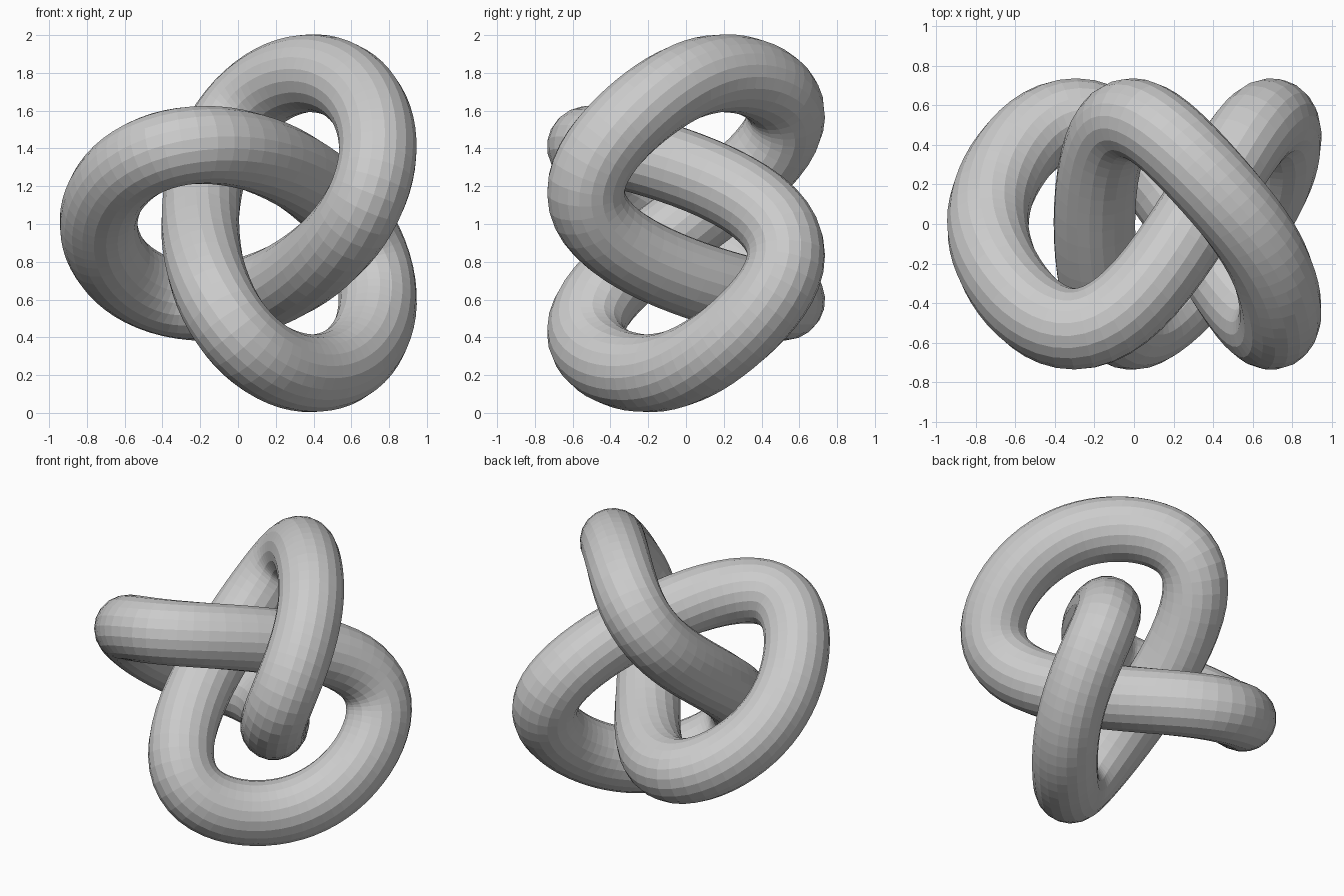
import bpy
from math import sin, cos, tau

if "Cube" in bpy.data.objects:
    bpy.data.objects.remove(bpy.data.objects["Cube"])

RINGS = 144         # rings along the knot
A, B = 0.597, 0.269  # big and small turning radii of the trefoil path
DEPTH = 0.51        # weave amplitude front to back
SKEW = 0.145        # moves the weave peaks towards the crossings
TUBE = 0.207        # tube radius
CX = 0.128          # centre of the threefold path


def path(t):
    return (CX - A * cos(2 * t) - B * cos(t),
            -DEPTH * (sin(3 * t) - SKEW * sin(6 * t)),
            1.004 + A * sin(2 * t) - B * sin(t))


# closed trefoil centre line with a round, faceted tube
curve = bpy.data.curves.new("knot_tube", 'CURVE')
curve.dimensions = '3D'
curve.twist_mode = 'MINIMUM'
curve.bevel_depth = TUBE
curve.bevel_resolution = 8
spline = curve.splines.new('POLY')
spline.points.add(RINGS - 1)
for i, p in enumerate(spline.points):
    p.co = (*path(tau * i / RINGS), 1)
spline.use_cyclic_u = True
spline.use_smooth = False

# turn the tube into a flat-shaded mesh
knot = bpy.data.objects.new("knot_tube", curve)
bpy.context.collection.objects.link(knot)
bpy.context.view_layer.objects.active = knot
knot.select_set(True)
bpy.ops.object.convert(target='MESH')
bpy.ops.object.shade_flat()
